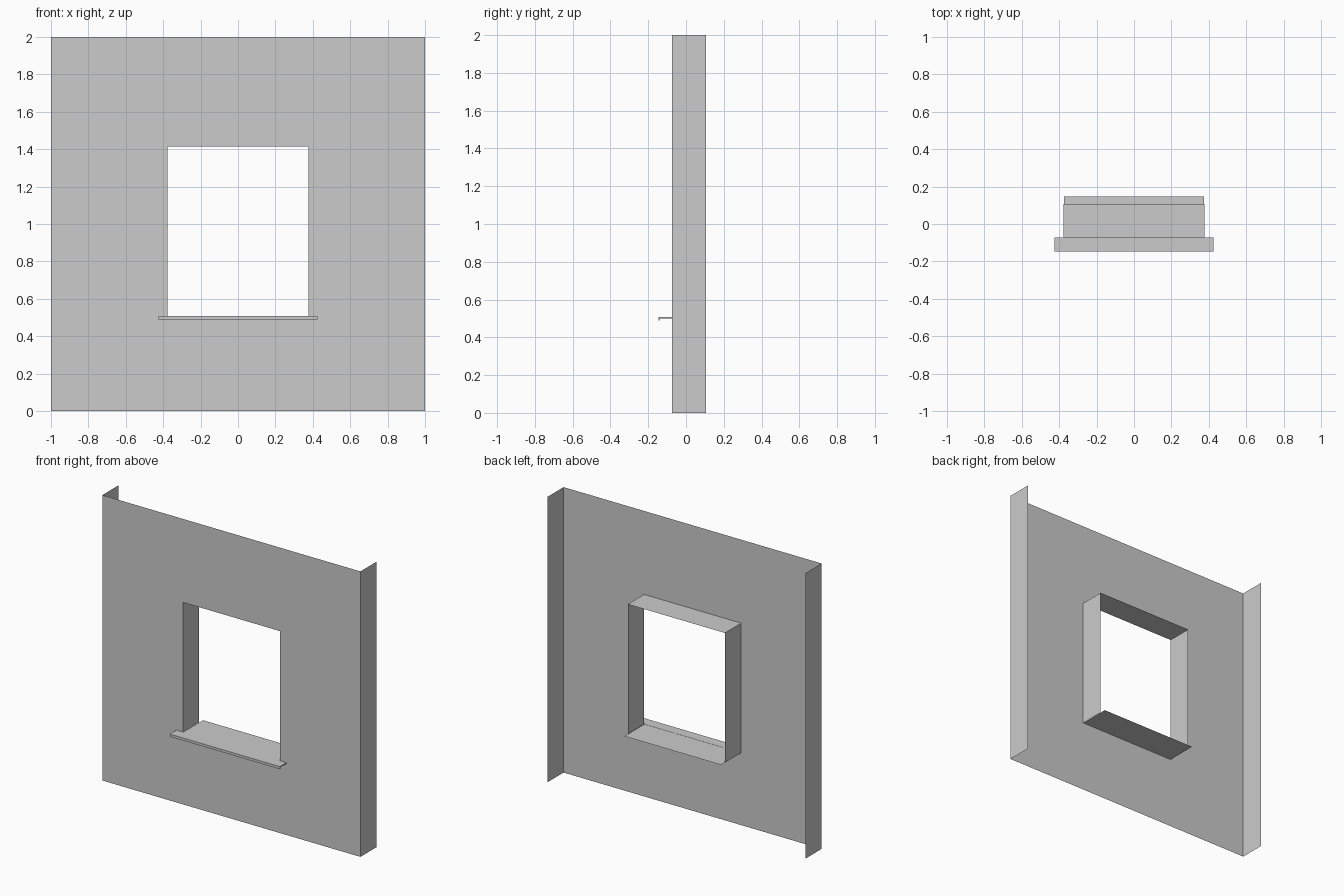
import bpy

if "Cube" in bpy.data.objects:
    bpy.data.objects.remove(bpy.data.objects["Cube"])

FRONT, BACK = -0.073, 0.107      # wall face and rear edge of the returns
WIN_X, WIN_Z0, WIN_Z1 = 0.376, 0.506, 1.415


def add_mesh(name, verts, faces):
    mesh = bpy.data.meshes.new(name)
    mesh.from_pydata(verts, [], faces)
    mesh.update()
    obj = bpy.data.objects.new(name, mesh)
    bpy.context.collection.objects.link(obj)
    return obj


def rect(hx, z0, z1, y):
    return [(-hx, y, z0), (hx, y, z0), (hx, y, z1), (-hx, y, z1)]


# Wall face: ring between the outer edge and the window opening
add_mesh("wall_face",
         rect(1, 0, 2, FRONT) + rect(WIN_X, WIN_Z0, WIN_Z1, FRONT),
         [(i, (i + 1) % 4, 4 + (i + 1) % 4, 4 + i) for i in range(4)])

# Side returns of the wall
for side, name in ((-1, "left_return"), (1, "right_return")):
    quad = (0, 1, 2, 3) if side > 0 else (3, 2, 1, 0)
    add_mesh(name, [(side, FRONT, 0), (side, BACK, 0),
                    (side, BACK, 2), (side, FRONT, 2)], [quad])

# Window reveal: jambs and head, facing into the opening
add_mesh("window_reveal",
         rect(WIN_X, WIN_Z0, WIN_Z1, FRONT) + rect(WIN_X, WIN_Z0, WIN_Z1, BACK),
         [(i, (i + 1) % 4, 4 + (i + 1) % 4, 4 + i) for i in (1, 2, 3)])

# Sill sheet lining the bottom of the opening and running out behind it
hx = WIN_X - 0.002
add_mesh("sill_sheet",
         [(-hx, FRONT, WIN_Z0), (hx, FRONT, WIN_Z0),
          (hx, 0.147, WIN_Z0), (-hx, 0.147, WIN_Z0)], [(0, 1, 2, 3)])

# Projecting sill nose with a drip lip: L profile extruded along x
profile = [(FRONT, 0.507), (-0.146, 0.507), (-0.146, 0.489),
           (-0.139, 0.489), (-0.139, 0.500), (FRONT, 0.500)]
n = len(profile)
verts = [(x, y, z) for x in (-0.426, 0.426) for y, z in profile]
faces = [(i, (i + 1) % n, n + (i + 1) % n, n + i) for i in range(n)]
faces += [tuple(range(n))[::-1], tuple(range(n, 2 * n))]
add_mesh("sill_nose", verts, faces)
